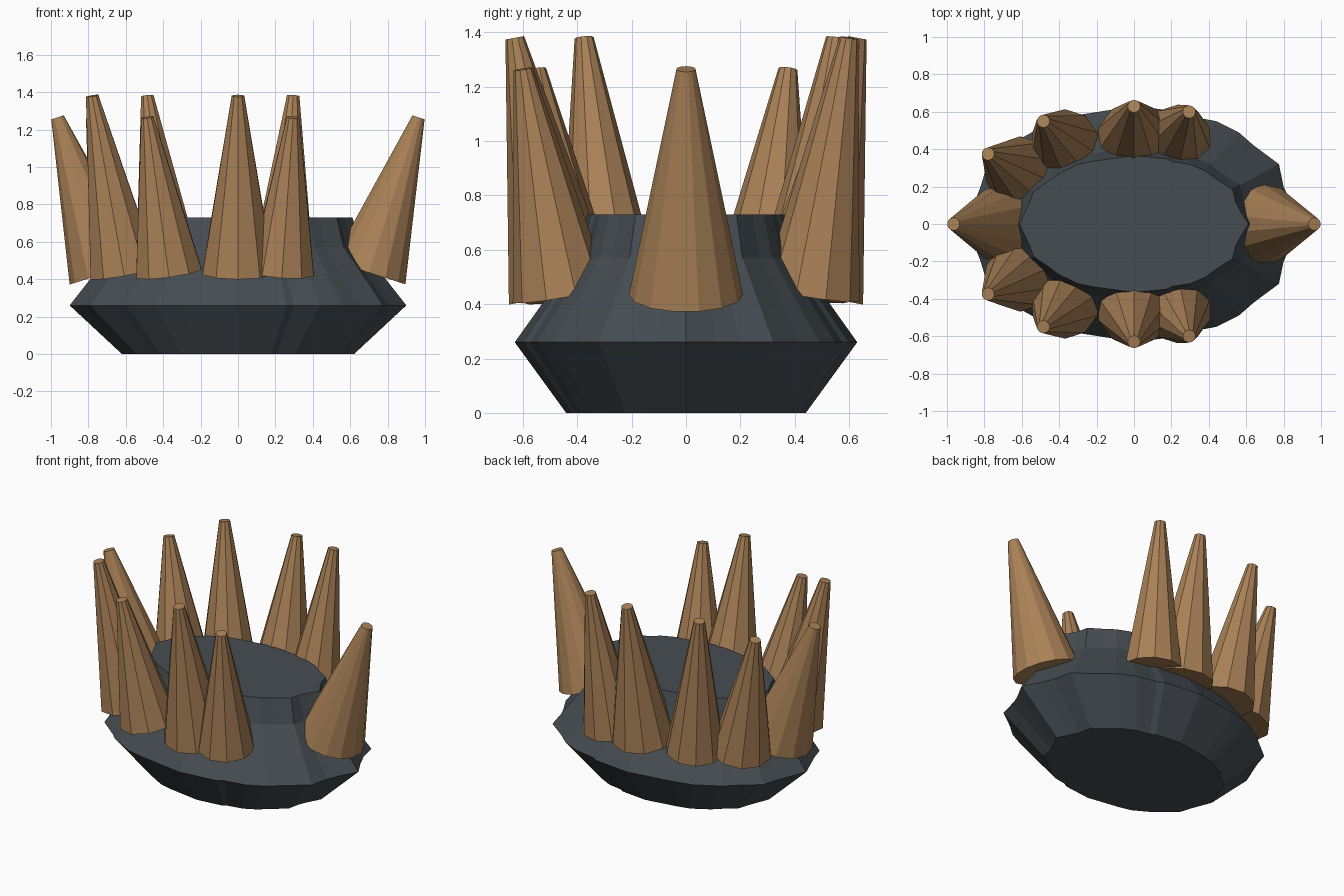
import bpy, bmesh, math
from mathutils import Vector

cube = bpy.data.objects.get("Cube")
if cube:
    bpy.data.objects.remove(cube, do_unlink=True)


def material(name, rgb):
    m = bpy.data.materials.new(name)
    m.use_nodes = True
    col = (*rgb, 1)
    m.diffuse_color = col
    m.node_tree.nodes["Principled BSDF"].inputs["Base Color"].default_value = col
    return m


def finish(bm, name, mat):
    bmesh.ops.recalc_face_normals(bm, faces=bm.faces)
    mesh = bpy.data.meshes.new(name)
    bm.to_mesh(mesh)
    bm.free()
    mesh.materials.append(mat)
    obj = bpy.data.objects.new(name, mesh)
    bpy.context.collection.objects.link(obj)
    return obj


slate = material("dark slate", (0.06, 0.073, 0.083))
horn = material("tan horn", (0.40, 0.22, 0.095))

# Faceted body: an uneven oval outline, mirrored front to back, scaled at each level
half = [(.9, 0), (.84, .11), (.80, .2), (.775, .32), (.64, .42), (.56, .49),
        (.44, .55), (.3, .575), (.26, .6), (0, .63), (-.315, .58), (-.44, .55),
        (-.6, .46), (-.64, .42), (-.79, .3), (-.82, .2), (-.9, 0)]
outline = half + [(x, -y) for x, y in half[-2:0:-1]]
levels = [(0, .69, .70), (.26, 1, 1), (.57, .73, .65), (.73, .68, .58)]

bm = bmesh.new()
rings = [[bm.verts.new((x * sx, y * sy, z)) for x, y in outline]
         for z, sx, sy in levels]
n = len(outline)
for low, high in zip(rings, rings[1:]):
    for i in range(n):
        j = (i + 1) % n
        bm.faces.new((low[i], low[j], high[j], high[i]))
bm.faces.new(rings[0][::-1])
bm.faces.new(rings[-1])
finish(bm, "body", slate)


# Blunt spike: a truncated cone leaning from its base to its tip
def spike(name, base, tip, radius, sides):
    base, tip = Vector(base), Vector(tip)
    axis = tip - base
    bm = bmesh.new()
    bmesh.ops.create_cone(bm, cap_ends=True, segments=sides, radius1=radius,
                          radius2=.035, depth=axis.length)
    turn = Vector((0, 0, 1)).rotation_difference(axis)
    for v in bm.verts:
        v.co = turn @ v.co + (base + tip) / 2
    finish(bm, name, horn)


TALL, SHORT = 1.38, 1.265
# End spikes
for side, name, sides in ((1, "left", 14), (-1, "right", 12)):
    spike(name + "_end_spike", (side * .70, 0, .435), (side * .965, 0, SHORT), .21, sides)

# Front and back rows: base x, base y, tip x, tip y, radius, front and back heights
rows = [("outer", -.61, .28, -.78, .375, .19, TALL, SHORT),
        ("inner", -.37, .43, -.485, .55, .185, SHORT, TALL),
        ("middle", 0, .455, 0, .63, .20, TALL, TALL),
        ("far", .235, .46, .295, .60, .18, SHORT, TALL)]
for name, bx, by, tx, ty, r, front, back in rows:
    spike("front_" + name + "_spike", (bx, -by, .435), (tx, -ty, front), r, 10)
    spike("back_" + name + "_spike", (bx, by, .435), (tx, ty, back), r, 10)
